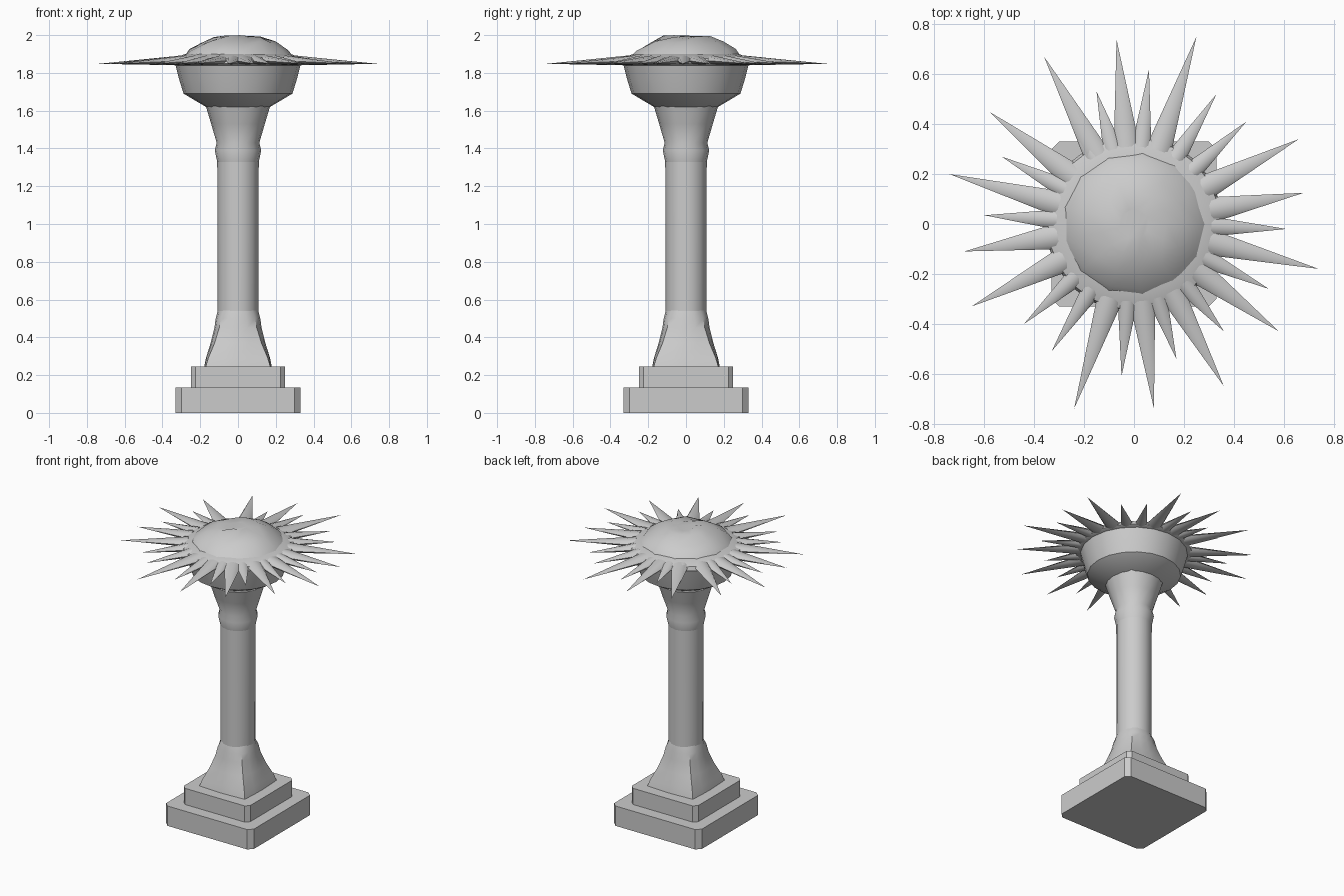
import bpy, bmesh, math, random
from mathutils import Vector

if "Cube" in bpy.data.objects:
    bpy.data.objects.remove(bpy.data.objects["Cube"])

random.seed(4)
stone = bpy.data.materials.new("grey stone")
stone.diffuse_color = (0.6, 0.6, 0.6, 1)
stone.use_nodes = True
stone.node_tree.nodes["Principled BSDF"].inputs["Base Color"].default_value = stone.diffuse_color


def finish(name, bm, angle=35):
    bmesh.ops.recalc_face_normals(bm, faces=bm.faces)
    me = bpy.data.meshes.new(name)
    bm.to_mesh(me)
    bm.free()
    me.materials.append(stone)
    me.shade_smooth()
    me.set_sharp_from_angle(angle=math.radians(angle))
    ob = bpy.data.objects.new(name, me)
    bpy.context.collection.objects.link(ob)
    return ob


def loft(name, rings, n=16, jitter=None, angle=35):
    """Stack of rings (z, radius, squareness), capped at both ends."""
    bm = bmesh.new()
    loops = []
    for i, (z, r, sq) in enumerate(rings):
        loop = []
        for k in range(n):
            a = 2 * math.pi * k / n
            c, s = math.cos(a), math.sin(a)
            f = r * ((1 - sq) + sq / max(abs(c), abs(s)))
            j = jitter[i] if jitter else 0
            loop.append(bm.verts.new((c * f, s * f, z + random.uniform(-j, j))))
        loops.append(loop)
    for lo, hi in zip(loops, loops[1:]):
        for k in range(n):
            m = (k + 1) % n
            bm.faces.new((lo[k], lo[m], hi[m], hi[k]))
    bm.faces.new(loops[0])
    bm.faces.new(loops[-1])
    return finish(name, bm, angle)


def slab(name, half, z0, z1, chamfer):
    """Square slab with clipped vertical corners."""
    bm = bmesh.new()
    bmesh.ops.create_cube(bm, size=1)
    for v in bm.verts:
        v.co = (v.co.x * 2 * half, v.co.y * 2 * half, z0 + (v.co.z + 0.5) * (z1 - z0))
    upright = [e for e in bm.edges if abs(e.verts[0].co.z - e.verts[1].co.z) > 0.01]
    bmesh.ops.bevel(bm, geom=upright, offset=chamfer, segments=1, affect='EDGES')
    return finish(name, bm)


# Stepped base
slab("base_lower_step", 0.33, 0.0, 0.135, 0.03)
slab("base_upper_step", 0.25, 0.13, 0.245, 0.025)

# Flared foot, square below and round above
loft("column_foot", [(0.24, 0.18, 0.85), (0.29, 0.17, 0.75), (0.37, 0.145, 0.5),
                     (0.45, 0.125, 0.3), (0.50, 0.118, 0.2), (0.55, 0.105, 0)])

# Shaft
loft("column_shaft", [(0.52, 0.108, 0), (1.36, 0.11, 0)])

# Collar and flared neck
loft("column_neck", [(1.32, 0.108, 0), (1.39, 0.123, 0), (1.43, 0.113, 0),
                     (1.53, 0.142, 0.1), (1.63, 0.172, 0.1)])

# Bowl under the crown
loft("crown_bowl", [(1.62, 0.17, 0), (1.69, 0.288, 0), (1.76, 0.31, 0),
                    (1.845, 0.332, 0)], n=20)

# Crown disc with shallow sloping rim
loft("crown_disc", [(1.84, 0.335, 0), (1.85, 0.355, 0), (1.875, 0.345, 0),
                    (1.90, 0.28, 0)], n=24)

# Uneven dome on top
loft("crown_dome", [(1.89, 0.29, 0), (1.915, 0.265, 0), (1.955, 0.20, 0),
                    (1.985, 0.13, 0), (1.993, 0.06, 0)], n=13,
     jitter=[0, 0.012, 0.014, 0.012, 0.007], angle=40)

# Ring of spikes: tip positions seen from above
tips = [(.25, .75), (.06, .62), (-.07, .74), (-.15, .53), (-.36, .67), (-.28, .47),
        (-.58, .45), (-.53, .27), (-.74, .20), (-.60, .035), (-.68, -.11), (-.65, -.33),
        (-.44, -.40), (-.33, -.51), (-.24, -.74), (-.05, -.61), (.08, -.74), (.17, -.54),
        (.36, -.65), (.36, -.43), (.58, -.43), (.54, -.26), (.74, -.18), (.61, -.02),
        (.68, .125), (.66, .34), (.45, .41), (.33, .52)]
bm = bmesh.new()
for x, y in tips:
    tip = Vector((x, y, 1.848))
    out = Vector((x, y, 0)).normalized()
    side = Vector((-out.y, out.x, 0))
    width = 0.052 if tip.xy.length > 0.64 else 0.040
    root = out * 0.31 + Vector((0, 0, 1.866))
    ring = []
    for k in range(8):
        a = math.pi * k / 4
        ring.append(bm.verts.new(root + side * width * math.cos(a)
                                 + Vector((0, 0, 0.026 * math.sin(a)))))
    apex = bm.verts.new(tip)
    for k in range(8):
        bm.faces.new((ring[k], ring[(k + 1) % 8], apex))
    bm.faces.new(ring)
finish("crown_spikes", bm, 50)
